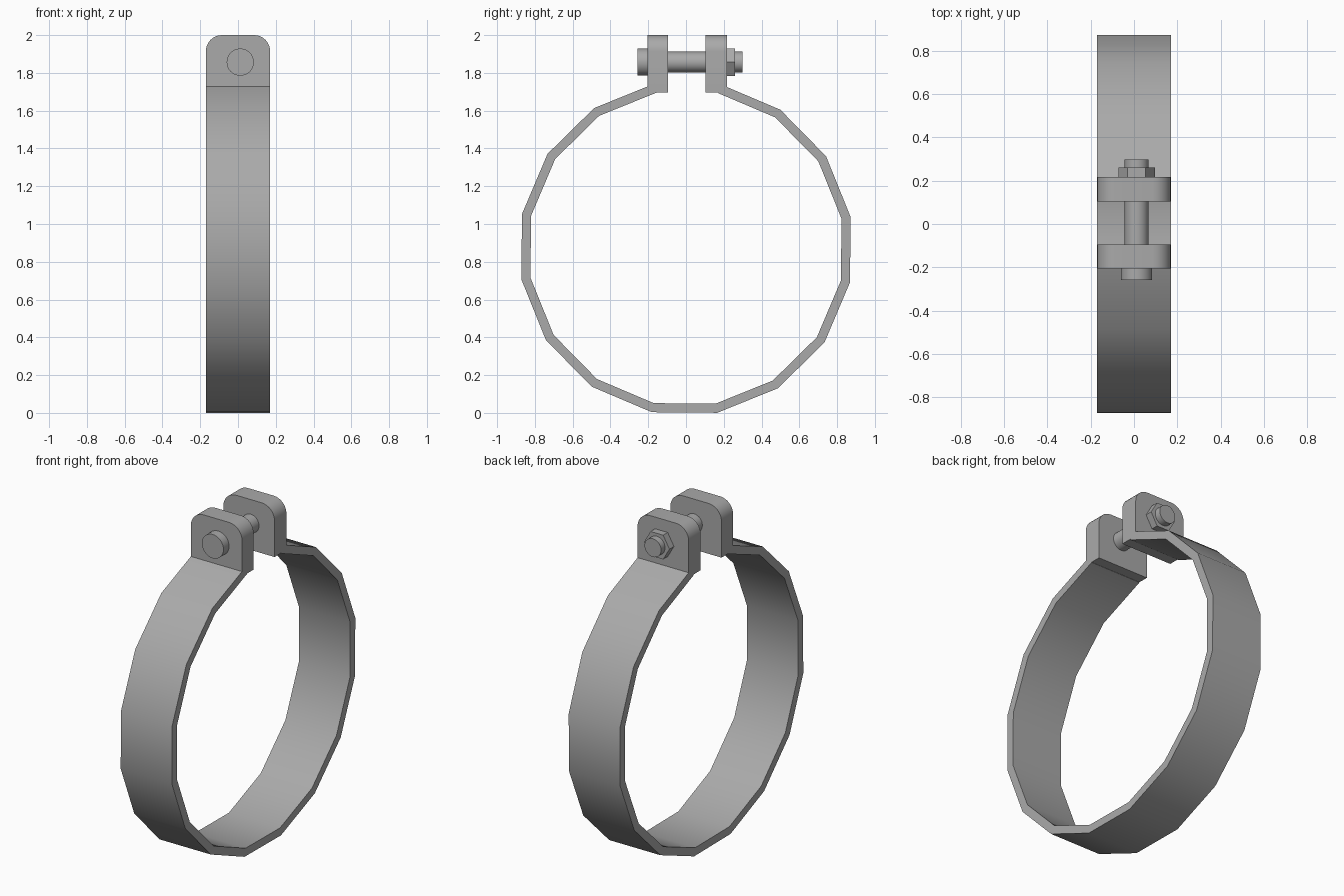
import bpy, bmesh
from math import sin, cos, radians
from mathutils import Vector

cube = bpy.data.objects.get("Cube")
if cube:
    bpy.data.objects.remove(cube, do_unlink=True)

steel = bpy.data.materials.new("grey_steel")
GREY = (0.4, 0.4, 0.4, 1)
steel.diffuse_color = GREY
steel.use_nodes = True
steel.node_tree.nodes["Principled BSDF"].inputs["Base Color"].default_value = GREY

HALF_WIDTH = 0.17
BOLT_X, BOLT_Z = 0.012, 1.857


def prism(name, points, depth):
    """Extrude a closed outline of 3D points along the depth vector."""
    bm = bmesh.new()
    face = bm.faces.new([bm.verts.new(p) for p in points])
    side = bmesh.ops.extrude_face_region(bm, geom=[face], use_keep_orig=True)
    moved = [v for v in side["geom"] if isinstance(v, bmesh.types.BMVert)]
    bmesh.ops.translate(bm, verts=moved, vec=Vector(depth))
    bmesh.ops.recalc_face_normals(bm, faces=bm.faces)
    mesh = bpy.data.meshes.new(name)
    bm.to_mesh(mesh)
    bm.free()
    mesh.materials.append(steel)
    obj = bpy.data.objects.new(name, mesh)
    bpy.context.collection.objects.link(obj)
    bpy.ops.object.select_all(action="DESELECT")
    obj.select_set(True)
    bpy.context.view_layer.objects.active = obj
    bpy.ops.object.shade_smooth_by_angle(angle=radians(30))
    return obj


def arc(radius, start, step, count, cx=0.0, cz=0.0):
    angles = [radians(start + step * i) for i in range(count)]
    return [(cx + radius * cos(a), cz + radius * sin(a)) for a in angles]


def bolt_part(name, radius, sides, front, back):
    ring = arc(radius, 0, 360 / sides, sides, BOLT_X, BOLT_Z)
    prism(name, [(x, front, z) for x, z in ring], (0, back - front, 0))


# Sixteen-sided band, open between the lugs
outer = arc(0.887, 100.75, 22.5, 16, 0, 0.872)
inner = arc(0.838, 100.75, 22.5, 16, 0, 0.872)
prism("clamp_band", [(-HALF_WIDTH, y, z) for y, z in outer + inner[::-1]],
      (2 * HALF_WIDTH, 0, 0))

# Lugs with rounded top corners
R = 0.085
lug = [(-HALF_WIDTH, 1.697), (HALF_WIDTH, 1.697)]
lug += arc(R, 0, 11.25, 9, HALF_WIDTH - R, 2 - R)
lug += arc(R, 90, 11.25, 9, R - HALF_WIDTH, 2 - R)
for name, front, back in (("front_lug", -0.205, -0.094), ("back_lug", 0.104, 0.217)):
    prism(name, [(x, front, z) for x, z in lug], (0, back - front, 0))

# Bolt with round head and hexagonal nut
bolt_part("bolt_head", 0.072, 32, -0.258, -0.2)
bolt_part("bolt_shank", 0.055, 32, -0.21, 0.298)
bolt_part("hex_nut", 0.084, 6, 0.21, 0.26)
